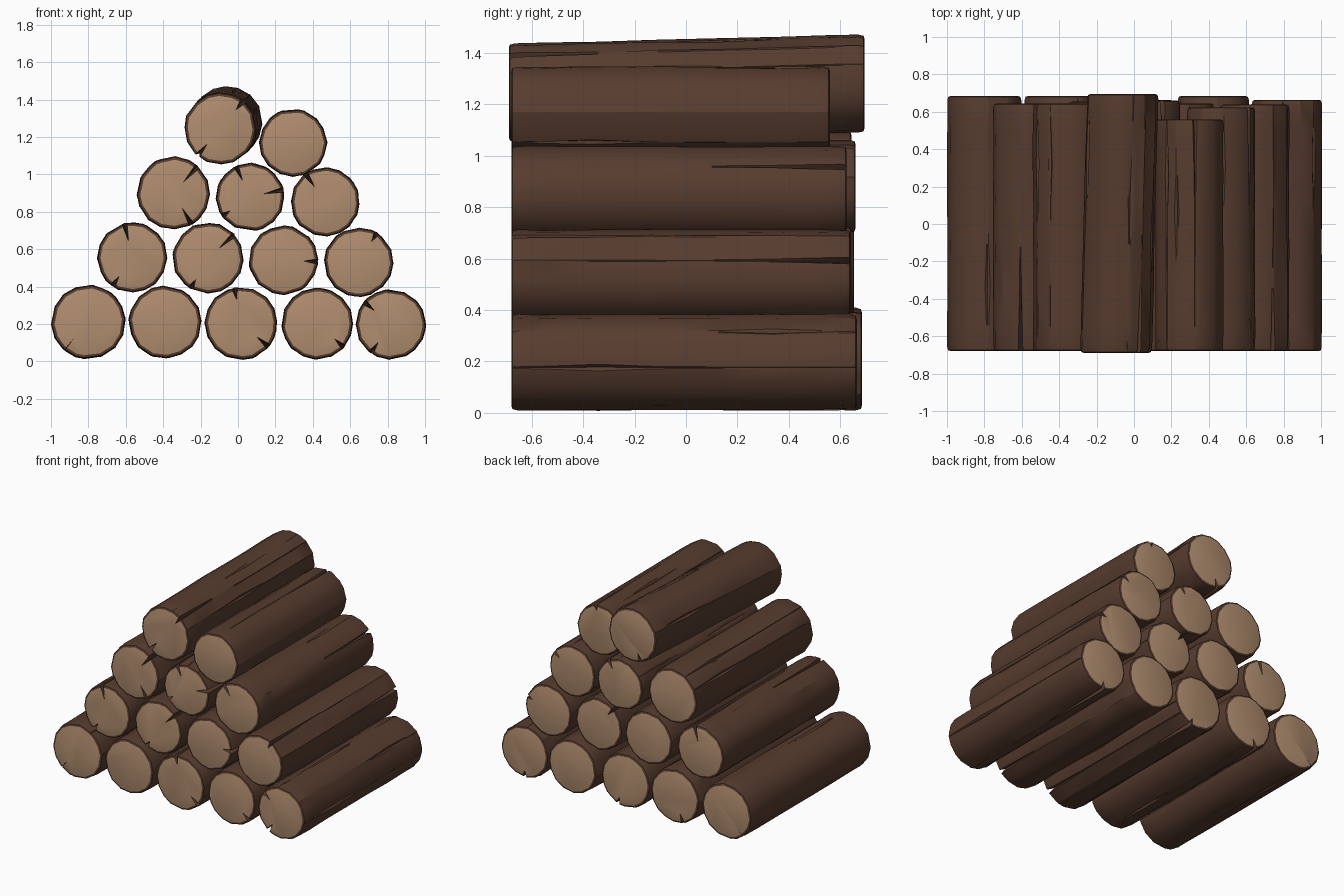
import bpy, bmesh, random
from math import radians, cos, sin
from mathutils import Vector

random.seed(4)
if "Cube" in bpy.data.objects:
    bpy.data.objects.remove(bpy.data.objects["Cube"])


def material(name, rgb):
    mat = bpy.data.materials.new(name)
    mat.use_nodes = True
    colour = (*rgb, 1)
    mat.diffuse_color = colour
    shader = next(n for n in mat.node_tree.nodes if n.type == 'BSDF_PRINCIPLED')
    shader.inputs["Base Color"].default_value = colour
    shader.inputs["Roughness"].default_value = 0.9
    return mat


BARK = material("dark bark", (0.095, 0.045, 0.028))
WOOD = material("cut wood", (0.44, 0.27, 0.16))

SIDES = 16
STATIONS = (0, .015, .1, .25, .42, .6, .76, .9, .985, 1)


def spread(angle, other):
    return abs((angle - other + 180) % 360 - 180)


def log_columns(cracks):
    """Columns round the log: (angle, sideways offset, crack, is_tip)."""
    columns = []
    for i in range(SIDES):
        angle = (i + random.uniform(-.18, .18)) * 360 / SIDES
        if all(spread(angle, c[0]) > 8 for c in cracks):
            columns.append((angle, 0, None, False))
    for c in cracks:
        columns += [(c[0], side, c, side == 0) for side in (-4, 0, 4)]
    return sorted(columns, key=lambda c: (c[0] + c[1]) % 360)


def build_log(name, front, back, radius, cracks):
    """Bark tube with V-shaped cracks and a pale cap at each end."""
    bm = bmesh.new()
    columns = log_columns(cracks)
    wobble = [random.uniform(-.012, .012) for _ in columns]

    def ring(t, scale, shift=0.0):
        centre = front.lerp(back, t) + Vector((0, shift, 0))
        verts = []
        for (angle, side, crack, tip), bump in zip(columns, wobble):
            depth, width = 0, 1
            if crack:
                fade = max(0, 1 - abs(t - crack[2]) / crack[3])
                depth = crack[1] * fade if tip else 0
                width = .25 + .75 * fade
            a = radians(angle + side * width)
            noise = random.uniform(-.012, .012) if 0 < t < 1 else 0
            r = radius * (scale + bump + noise - depth)
            verts.append(bm.verts.new(centre + Vector((r * cos(a), 0, r * sin(a)))))
        return verts

    rings = [ring(0, .91, -.004)]
    rings += [ring(t, .975 if t in (0, 1) else 1) for t in STATIONS]
    rings += [ring(1, .91, .004)]
    count = len(columns)
    for lower, upper in zip(rings, rings[1:]):
        for i in range(count):
            j = (i + 1) % count
            bm.faces.new((lower[i], lower[j], upper[j], upper[i]))
    for end in (rings[0], rings[-1]):
        bm.faces.new(end).material_index = 1
    bmesh.ops.recalc_face_normals(bm, faces=bm.faces[:])
    mesh = bpy.data.meshes.new(name)
    bm.to_mesh(mesh)
    bm.free()
    mesh.materials.append(BARK)
    mesh.materials.append(WOOD)
    obj = bpy.data.objects.new(name, mesh)
    bpy.context.collection.objects.link(obj)
    return obj


# Each log: x, z, radius, back end, front cracks and back cracks (angle, depth)
ROWS = {
    "bottom": [
        (-.80, .21, .197, .68, [(228, .36)], [(230, .2)]),
        (-.39, .21, .193, .68, [], [(250, .3)]),
        (.015, .203, .193, .66, [(100, .25), (320, .33)], [(290, .2)]),
        (.425, .202, .19, .68, [(318, .27)], []),
        (.817, .198, .186, .66, [(140, .3), (235, .28)], [(270, .2)])],
    "second": [
        (-.565, .555, .186, .64, [(103, .45), (235, .25)], [(75, .5)]),
        (-.16, .552, .188, .65, [(42, .5), (240, .22)], []),
        (.243, .54, .184, .64, [(358, .32)], [(130, .3)]),
        (.645, .53, .184, .635, [(58, .22)], [(20, .2)])],
    "third": [
        (-.345, .90, .194, .64, [(48, .5), (300, .42)], []),
        (.065, .88, .181, .655, [(12, .5), (115, .38), (215, .2)], [(60, .3)]),
        (.466, .853, .183, .62, [(125, .4)], [(35, .25)])],
    "top": [
        (-.095, 1.245, .192, .69, [(50, .25), (230, .36)], [(250, .25)]),
        (.295, 1.168, .18, .555, [], [(80, .15)])],
}

logs = []
for row, entries in ROWS.items():
    for number, (x, z, radius, end, front_cracks, back_cracks) in enumerate(entries, 1):
        cracks = [(a, d, 0, .3) for a, d in front_cracks]
        cracks += [(a, d, 1, .3) for a, d in back_cracks]
        # Shallow slits along the bark
        for _ in range(4):
            angle = random.uniform(0, 360)
            if all(spread(angle, c[0]) > 18 for c in cracks):
                cracks.append((angle, .07, random.choice(STATIONS[3:7]), .2))
        front = Vector((x, -.675, z))
        back = Vector((x, end, z))
        if row == "top" and number == 1:  # the highest log lies askew
            front.y = -.685
            back += Vector((.035, 0, .035))
        logs.append(build_log(f"{row}_row_log_{number}", front, back, radius, cracks))

bpy.ops.object.select_all(action='DESELECT')
for obj in logs:
    obj.select_set(True)
bpy.context.view_layer.objects.active = logs[0]
bpy.ops.object.shade_smooth_by_angle(angle=radians(28))
